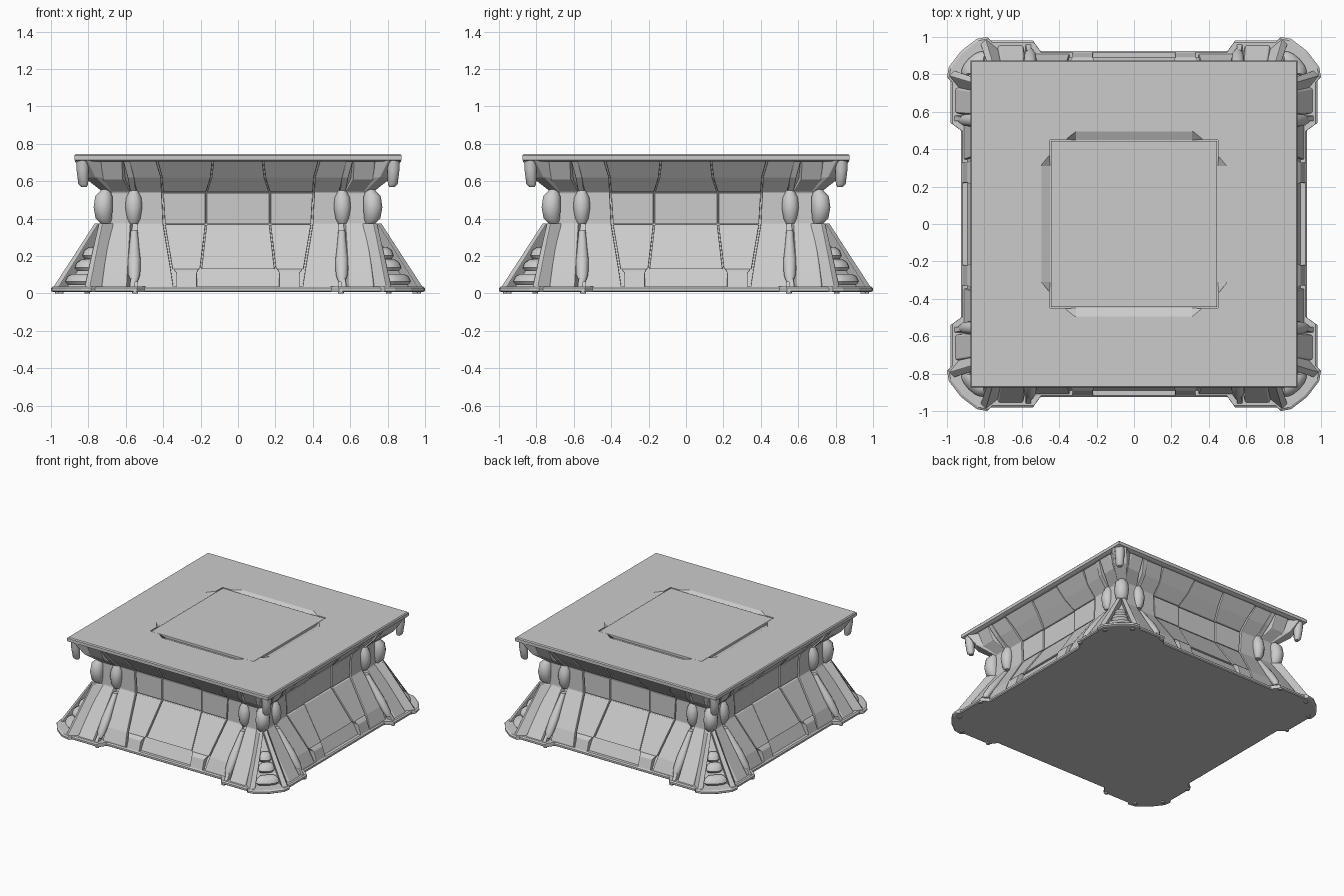
import bpy, bmesh
from math import pi, cos, sin, radians
from mathutils import Matrix

if "Cube" in bpy.data.objects:
    bpy.data.objects.remove(bpy.data.objects["Cube"])

QUARTERS = [k * pi / 2 for k in range(4)]
CORNERS = [a + pi / 4 for a in QUARTERS]


def finish(name, bm, bevel=0.0, smooth=False):
    bmesh.ops.recalc_face_normals(bm, faces=bm.faces[:])
    me = bpy.data.meshes.new(name)
    bm.to_mesh(me)
    bm.free()
    ob = bpy.data.objects.new(name, me)
    bpy.context.collection.objects.link(ob)
    if bevel:
        m = ob.modifiers.new("bevel", 'BEVEL')
        m.width, m.segments = bevel, 2
        m.limit_method, m.angle_limit = 'ANGLE', radians(25)
    if smooth:
        bpy.context.view_layer.objects.active = ob
        ob.select_set(True)
        bpy.ops.object.shade_smooth_by_angle(angle=radians(40))
        ob.select_set(False)
    return ob


def add_loft(bm, rings):
    rows = [[bm.verts.new(p) for p in r] for r in rings]
    n = len(rows[0])
    for a, b in zip(rows, rows[1:]):
        for i in range(n):
            bm.faces.new((a[i], a[(i + 1) % n], b[(i + 1) % n], b[i]))
    bm.faces.new(rows[0])
    bm.faces.new(rows[-1])


def repeat(name, rings, angles=QUARTERS, mirror=False, **kw):
    """Loft the rings once, copied around z (and mirrored in x)."""
    bm = bmesh.new()
    for a in angles:
        rot = Matrix.Rotation(a, 3, 'Z')
        for s in ((1, -1) if mirror else (1,)):
            from_rings = [[rot @ Matrix.Diagonal((s, 1, 1)) @ v for v in r] for r in rings]
            add_loft(bm, from_rings)
    return finish(name, bm, **kw)


def plate(name, secs, depth=0.05, flare=0.0, bevel=0.004, **kw):
    """Plate following a side profile; section = z, distance out, x from, x to."""
    rings = [[Matrix.Translation(p).to_translation() for p in (
        (x0, -y, z), (x1, -y, z), (x1 + flare, depth - y, z), (x0 - flare, depth - y, z))]
        for z, y, x0, x1 in secs]
    return repeat(name, rings, bevel=bevel, **kw)


def pod(name, x, secs, n=12, **kw):
    """Rounded pod; section = z, distance out, half width, half depth."""
    rings = [[Matrix.Translation((x + w * cos(2 * pi * i / n), -y + d * sin(2 * pi * i / n), z)).to_translation()
              for i in range(n)] for z, y, w, d in secs]
    return repeat(name, rings, smooth=True, **kw)


def square_ring(h, c, z):
    k = h - c
    return [(k, -h, z), (h, -k, z), (h, k, z), (k, h, z), (-k, h, z), (-h, k, z), (-h, -k, z), (-k, -h, z)]


# base plate with widened corners
edge = [(-.50, -.925), (.50, -.925), (.54, -.98), (.765, -.98), (.785, -1), (.84, -.99), (.925, -.925),
        (.99, -.84), (1, -.785), (.98, -.765), (.98, -.54), (.925, -.50)]
outline = []
for k in range(4):
    c, s = round(cos(k * pi / 2)), round(sin(k * pi / 2))
    outline += [(c * x - s * y, s * x + c * y) for x, y in edge[1:]]
bm = bmesh.new()
add_loft(bm, [[(x * f, y * f, z) for x, y in outline] for f, z in
              ((.992, .008), (1, .014), (1, .028), (.99, .036))])
finish("base_plate", bm)
pod("base_feet", .55, [(0, .965, .015, .012), (.02, .965, .018, .015)], mirror=True)
pod("corner_feet", .10, [(0, 1.24, .015, .015), (.02, 1.24, .018, .018)], angles=CORNERS, mirror=True)

# waisted core
bm = bmesh.new()
add_loft(bm, [square_ring(h, c, z) for z, h, c in (
    (.02, .90, .12), (.13, .84, .11), (.37, .68, .06), (.54, .68, .06), (.62, .75, .08), (.715, .82, .10))])
finish("core", bm)

# wall panels between the pillars
plate("lower_center_panel", [(.13, .858, -.195, .195), (.367, .699, -.168, .168)])
plate("lower_side_panel", [(.13, .866, .203, .35), (.367, .705, .174, .39)], mirror=True)
plate("middle_center_panel", [(.373, .695, -.168, .168), (.537, .695, -.168, .168)])
plate("middle_side_panel", [(.373, .701, .174, .39), (.537, .701, .174, .40)], mirror=True)
plate("upper_center_panel", [(.543, .697, -.165, .165), (.62, .765, -.14, .14), (.712, .84, -.13, .13)])
plate("upper_side_panel", [(.543, .703, .171, .40), (.62, .772, .147, .405), (.712, .845, .137, .43)], mirror=True)
plate("foot_block", [(.03, .918, .22, .33), (.11, .892, .22, .33), (.13, .872, .21, .345)], mirror=True)
plate("wall_frame", [(.03, .912, .345, .54), (.13, .868, .36, .54), (.37, .706, .40, .54),
                     (.54, .706, .408, .54), (.62, .78, .412, .56), (.712, .84, .44, .60)], mirror=True)

# pillars near every corner
plate("pillar", [(.03, .958, .595, .725), (.12, .895, .59, .715), (.37, .722, .575, .685),
                 (.54, .715, .575, .685), (.61, .795, .615, .725), (.712, .845, .62, .73)],
      depth=.10, flare=.025, mirror=True, bevel=.006)
pod("pillar_waist_pod", .558, [(.37, .71, .022, .02), (.40, .715, .036, .035), (.46, .715, .046, .045),
                               (.51, .71, .042, .04), (.55, .71, .022, .02)], mirror=True)
pod("pillar_lower_pod", .555, [(.06, .92, .018, .02), (.10, .90, .032, .03), (.18, .845, .034, .035),
                               (.23, .81, .028, .03), (.34, .73, .018, .02)], mirror=True)
plate("pillar_upper_strut", [(.54, .72, .545, .575), (.62, .795, .555, .59), (.712, .845, .58, .615)], mirror=True)
plate("pillar_toe", [(.03, .965, .55, .58), (.08, .93, .55, .575)], mirror=True)

# ribbed triangular buttresses on the corners
plate("buttress_core", [(.03, 1.20, -.13, .13), (.36, 1.0, -.02, .02)], depth=.14, flare=.03, angles=CORNERS)
plate("buttress_leg", [(.03, 1.262, .10, .14), (.20, 1.16, .05, .085), (.375, 1.055, .002, .03)],
      depth=.12, flare=.012, angles=CORNERS, mirror=True)
for i, (z, y, w) in enumerate(((.075, 1.205, .085), (.15, 1.155, .06), (.215, 1.11, .045))):
    pod("buttress_rib_%d" % (i + 1), 0, [(z - .03, y + .01, w * .8, .02), (z - .012, y + .01, w, .035),
                                         (z + .015, y, w * .9, .033), (z + .03, y - .01, w * .65, .015)], angles=CORNERS)

# corner waist pod, bracket and hanging pendant
pod("corner_waist_pod", 0, [(.37, 1.0, .025, .025), (.40, 1.015, .045, .045), (.46, 1.02, .053, .052),
                            (.52, 1.015, .047, .047), (.555, 1.0, .022, .022)], angles=CORNERS)
plate("corner_bracket", [(.54, .99, -.03, .03), (.62, 1.12, -.045, .045), (.712, 1.19, -.05, .05)],
      depth=.12, flare=.03, angles=CORNERS)
pod("corner_pendant", 0, [(.57, 1.165, .018, .015), (.585, 1.17, .028, .026), (.66, 1.175, .034, .033),
                          (.712, 1.175, .036, .036)], angles=CORNERS)

# top slab with a shallow sloped recess
bm = bmesh.new()
add_loft(bm, [[(x * h, y * h, z) for x, y in ((-1, -1), (1, -1), (1, 1), (-1, 1))] for h, z in
              ((.855, .705), (.875, .714), (.875, .738), (.868, .745))])
slab = finish("top_slab", bm)
rings = []
for out, z in ((.45, .725), (.50, .747)):
    ring = []
    for k in range(4):
        c, s = round(cos(k * pi / 2)), round(sin(k * pi / 2))
        ring += [(c * x + s * y, s * x - c * y, z) for x, y in
                 ((-.45, .45), (-.37, .451), (-.31, out), (.31, out), (.37, .451))]
    rings.append(ring)
bm = bmesh.new()
add_loft(bm, rings)
cutter = finish("recess_cutter", bm)
cutter.hide_render = True
cutter.hide_set(True)
cut = slab.modifiers.new("recess", 'BOOLEAN')
cut.operation, cut.object, cut.solver = 'DIFFERENCE', cutter, 'EXACT'

# square centre panel
bm = bmesh.new()
bmesh.ops.create_cube(bm, size=1, matrix=Matrix.Translation((0, 0, .728)) @ Matrix.Diagonal((.89, .89, .03, 1)))
finish("top_center_panel", bm, bevel=.003)
